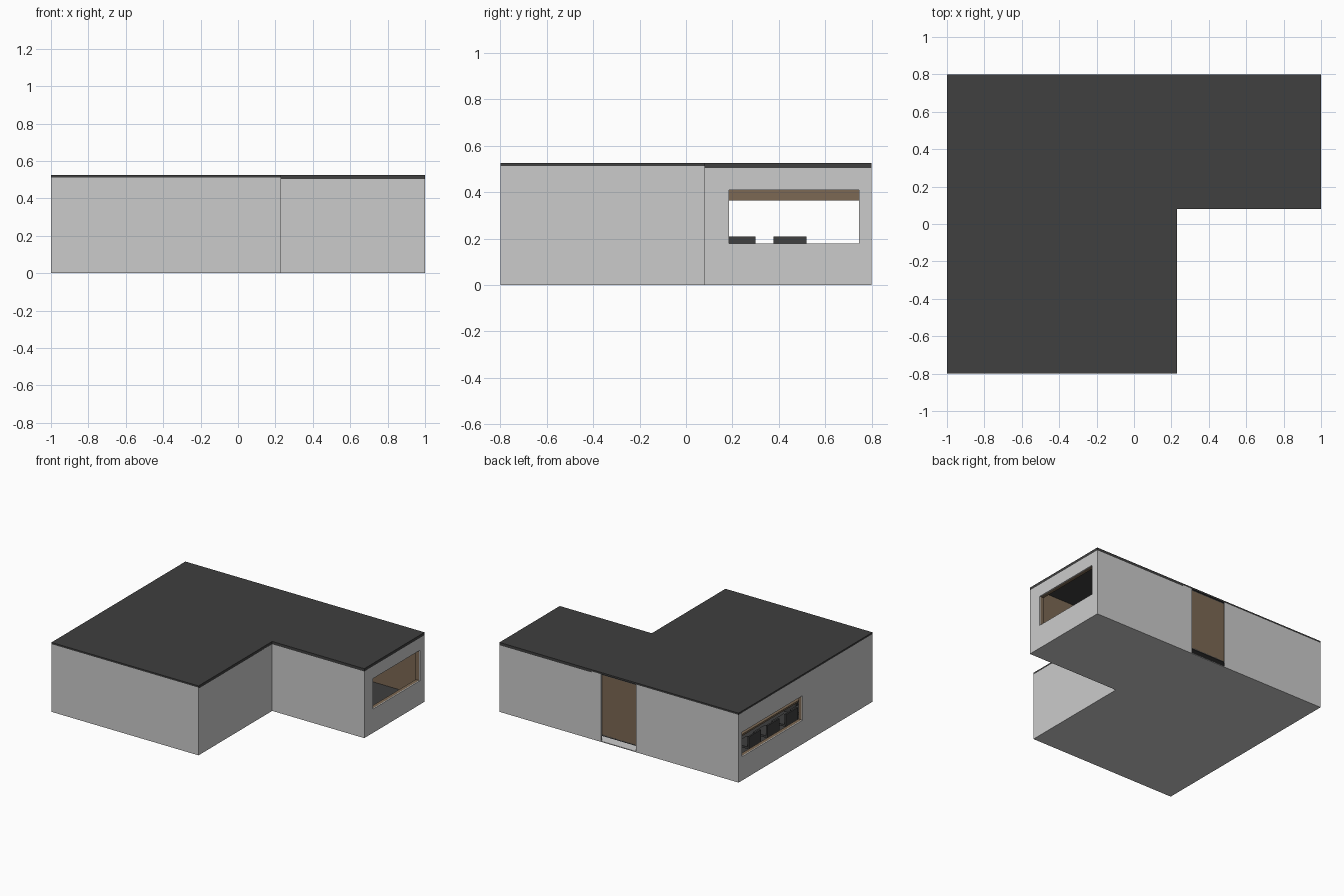
import bpy, bmesh

if "Cube" in bpy.data.objects:
    bpy.data.objects.remove(bpy.data.objects["Cube"])


def material(name, rgb):
    m = bpy.data.materials.new(name)
    m.diffuse_color = (*rgb, 1)
    m.use_nodes = True
    m.node_tree.nodes["Principled BSDF"].inputs["Base Color"].default_value = m.diffuse_color
    return m


GREY = material("wall grey", (0.60, 0.60, 0.60))
DARK = material("dark grey", (0.05, 0.05, 0.05))
BROWN = material("wood brown", (0.20, 0.14, 0.088))


def prism(name, pts, z0, z1, mat=None):
    bm = bmesh.new()
    face = bm.faces.new([bm.verts.new((x, y, z0)) for x, y in pts])
    ext = bmesh.ops.extrude_face_region(bm, geom=[face])["geom"]
    bmesh.ops.translate(bm, vec=(0, 0, z1 - z0),
                        verts=[v for v in ext if isinstance(v, bmesh.types.BMVert)])
    bmesh.ops.recalc_face_normals(bm, faces=bm.faces)
    mesh = bpy.data.meshes.new(name)
    bm.to_mesh(mesh)
    bm.free()
    ob = bpy.data.objects.new(name, mesh)
    bpy.context.collection.objects.link(ob)
    if mat:
        mesh.materials.append(mat)
    return ob


def box(name, x0, x1, y0, y1, z0, z1, mat=None):
    return prism(name, [(x0, y0), (x1, y0), (x1, y1), (x0, y1)], z0, z1, mat)


def l_prism(name, d, z0, z1, mat=None):
    """L-shaped plan, moved inwards by d."""
    pts = [(-1 + d, -0.8 + d), (0.23 - d, -0.8 + d), (0.23 - d, 0.08 + d),
           (1 - d, 0.08 + d), (1 - d, 0.8 - d), (-1 + d, 0.8 - d)]
    return prism(name, pts, z0, z1, mat)


def cut(ob, cutter):
    m = ob.modifiers.new("cut", 'BOOLEAN')
    m.operation = 'DIFFERENCE'
    m.solver = 'EXACT'
    m.object = cutter
    bpy.context.view_layer.objects.active = ob
    bpy.ops.object.modifier_apply(modifier=m.name)
    bpy.data.objects.remove(cutter)


SKIN, INNER, FLOOR = 0.008, 0.035, 0.055


def cut_windows(ob):
    cut(ob, box("cutter", 0.9, 1.1, 0.185, 0.745, 0.18, 0.41))
    cut(ob, box("cutter", -1.1, -0.9, 0.036, 0.762, 0.18, 0.365))


# outer walls with base plate, doorway at the back
walls = l_prism("outer_walls", 0, 0, 0.512, GREY)
cut(walls, l_prism("cutter", SKIN, 0.006, 1))
cut_windows(walls)
cut(walls, box("cutter", -0.14, 0.15, 0.78, 0.9, 0.006, 1))
cut(walls, box("cutter", 0.23, 1.1, 0.0, 0.9, 0.504, 1))

# brown inner lining, also seen as the door panel
lining = l_prism("inner_lining", SKIN, FLOOR - 0.005, 0.504, BROWN)
cut(lining, l_prism("cutter", INNER, 0, 1))
cut_windows(lining)

# floor and roof
l_prism("floor", SKIN, FLOOR - 0.012, FLOOR, DARK)
l_prism("roof", 0, 0.512, 0.525, DARK)
box("wing_roof_edge", 0.23, 1, 0.08, 0.8, 0.504, 0.512, DARK)
box("main_ceiling", -1 + SKIN, 0.23, -0.8 + SKIN, 0.8 - SKIN, 0.504, 0.512, DARK)

# long table
TX = -0.68
box("table_top", TX - 0.11, TX + 0.11, -0.30, 0.55, 0.165, 0.178, BROWN)
for y in (-0.25, 0.48):
    box("table_leg", TX - 0.08, TX + 0.08, y, y + 0.02, FLOOR, 0.165, DARK)


def chair(x, y, side):
    def part(name, a, b, y0, y1, z0, z1):
        xa, xb = sorted((x + side * a, x + side * b))
        box(name, xa, xb, y + y0, y + y1, z0, z1, DARK)
    part("chair_seat", -0.06, 0.06, -0.072, 0.072, 0.115, 0.13)
    part("chair_back", 0.05, 0.062, -0.072, 0.072, 0.13, 0.21)
    for a in (-0.058, 0.05):
        for b in (-0.07, 0.06):
            part("chair_leg", a, a + 0.01, b, b + 0.01, FLOOR, 0.115)


# chairs on both sides
for i in range(4):
    for side in (-1, 1):
        chair(TX + side * 0.15, 0.448 - 0.22 * i, side)
